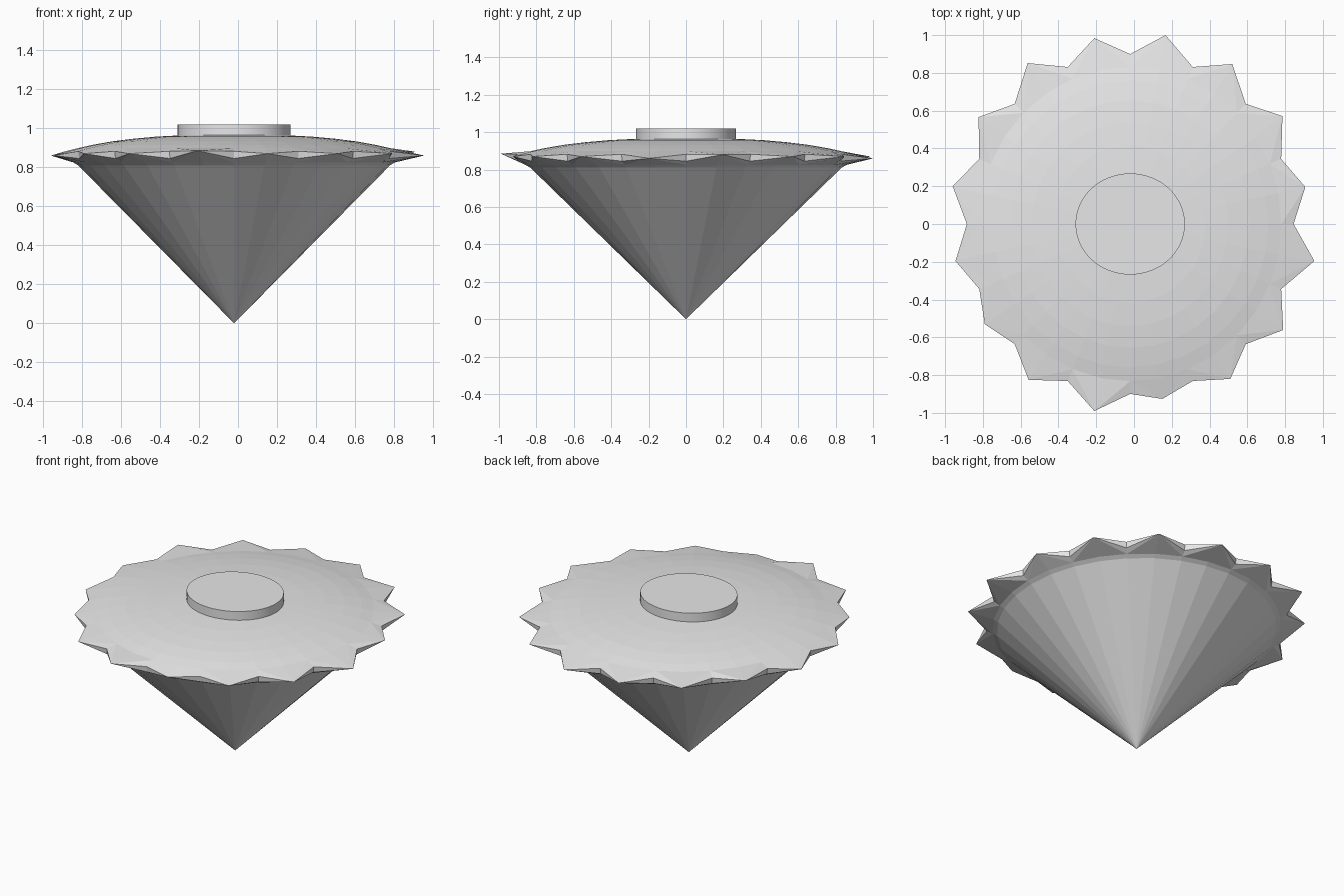
import bpy, bmesh, math

if "Cube" in bpy.data.objects:
    bpy.data.objects.remove(bpy.data.objects["Cube"], do_unlink=True)

CX = -0.02      # axis of the body
STRETCH = 1.04  # body is slightly longer front to back
N = 32          # sides of the body

grey = bpy.data.materials.new("light grey")
grey.use_nodes = True
grey.diffuse_color = (0.8, 0.8, 0.8, 1)
grey.node_tree.nodes["Principled BSDF"].inputs["Base Color"].default_value = (0.8, 0.8, 0.8, 1)


def finish(name, bm):
    bmesh.ops.recalc_face_normals(bm, faces=bm.faces)
    mesh = bpy.data.meshes.new(name)
    bm.to_mesh(mesh)
    bm.free()
    mesh.materials.append(grey)
    obj = bpy.data.objects.new(name, mesh)
    bpy.context.collection.objects.link(obj)
    return obj


def ring(bm, r, z, n=N, sx=1.0, sy=STRETCH):
    return [bm.verts.new((CX + r * sx * math.cos(2 * math.pi * i / n),
                          r * sy * math.sin(2 * math.pi * i / n), z)) for i in range(n)]


def bridge(bm, a, b):
    n = len(a)
    for i in range(n):
        j = (i + 1) % n
        bm.faces.new((a[i], a[j], b[j], b[i]))


# Lower cone, open at the top where the crown closes it
bm = bmesh.new()
apex = bm.verts.new((CX, 0, 0))
rim = ring(bm, 0.80, 0.81)
for i in range(N):
    bm.faces.new((apex, rim[(i + 1) % N], rim[i]))
bm.faces.new(rim)
finish("lower_cone", bm)

# Spike tips, counter-clockwise from the model's left
TIPS = [(0.907, 0.196, 0.88), (0.786, 0.571, 0.87), (0.52, 0.847, 0.87), (0.167, 1.0, 0.86),
        (-0.21, 0.984, 0.87), (-0.563, 0.852, 0.88), (-0.823, 0.566, 0.89), (-0.96, 0.20, 0.86),
        (-0.945, -0.196, 0.86), (-0.79, -0.53, 0.87), (-0.558, -0.825, 0.87), (-0.21, -0.99, 0.885),
        (0.15, -0.926, 0.87), (0.51, -0.82, 0.87), (0.79, -0.561, 0.87), (0.955, -0.196, 0.86)]

# Crown: shallow dome, spiked edge and sloped underside
bm = bmesh.new()
dome = [ring(bm, r, z) for r, z in
        [(0.25, 0.965), (0.40, 0.957), (0.52, 0.946), (0.63, 0.932), (0.73, 0.914), (0.80, 0.898)]]
bm.faces.new(dome[0])
for a, b in zip(dome, dome[1:]):
    bridge(bm, a, b)
under = ring(bm, 0.80, 0.81)
shoulder = ring(bm, 0.825, 0.825)
bm.faces.new(under)
bridge(bm, under, shoulder)
top = dome[-1]


def valley(i, r, z):
    a = 2 * math.pi * i / 16
    return bm.verts.new((CX + r * math.cos(a), r * STRETCH * math.sin(a), z))


hi = [valley(i, 0.865, 0.882) for i in range(16)]
lo = [valley(i, 0.86, 0.845) for i in range(16)]
for k, p in enumerate(TIPS):
    tip = bm.verts.new(p)
    m = 2 * k + 1
    for v, e in ((k, 2 * k), ((k + 1) % 16, (2 * k + 2) % N)):
        bm.faces.new((top[e], hi[v], tip))
        bm.faces.new((top[e], tip, top[m]))
        bm.faces.new((hi[v], lo[v], tip))
        bm.faces.new((lo[v], shoulder[e], tip))
        bm.faces.new((shoulder[e], shoulder[m], tip))
finish("spiked_crown", bm)

# Round cap on top, slightly wider from side to side
bm = bmesh.new()
a = ring(bm, 0.268, 0.94, 64, 1.08, 1.0)
b = ring(bm, 0.268, 1.02, 64, 1.08, 1.0)
bridge(bm, a, b)
bm.faces.new(a)
bm.faces.new(b)
cap = finish("top_cap", bm)
bpy.ops.object.select_all(action='DESELECT')
cap.select_set(True)
bpy.context.view_layer.objects.active = cap
bpy.ops.object.shade_smooth_by_angle(angle=math.radians(30))
